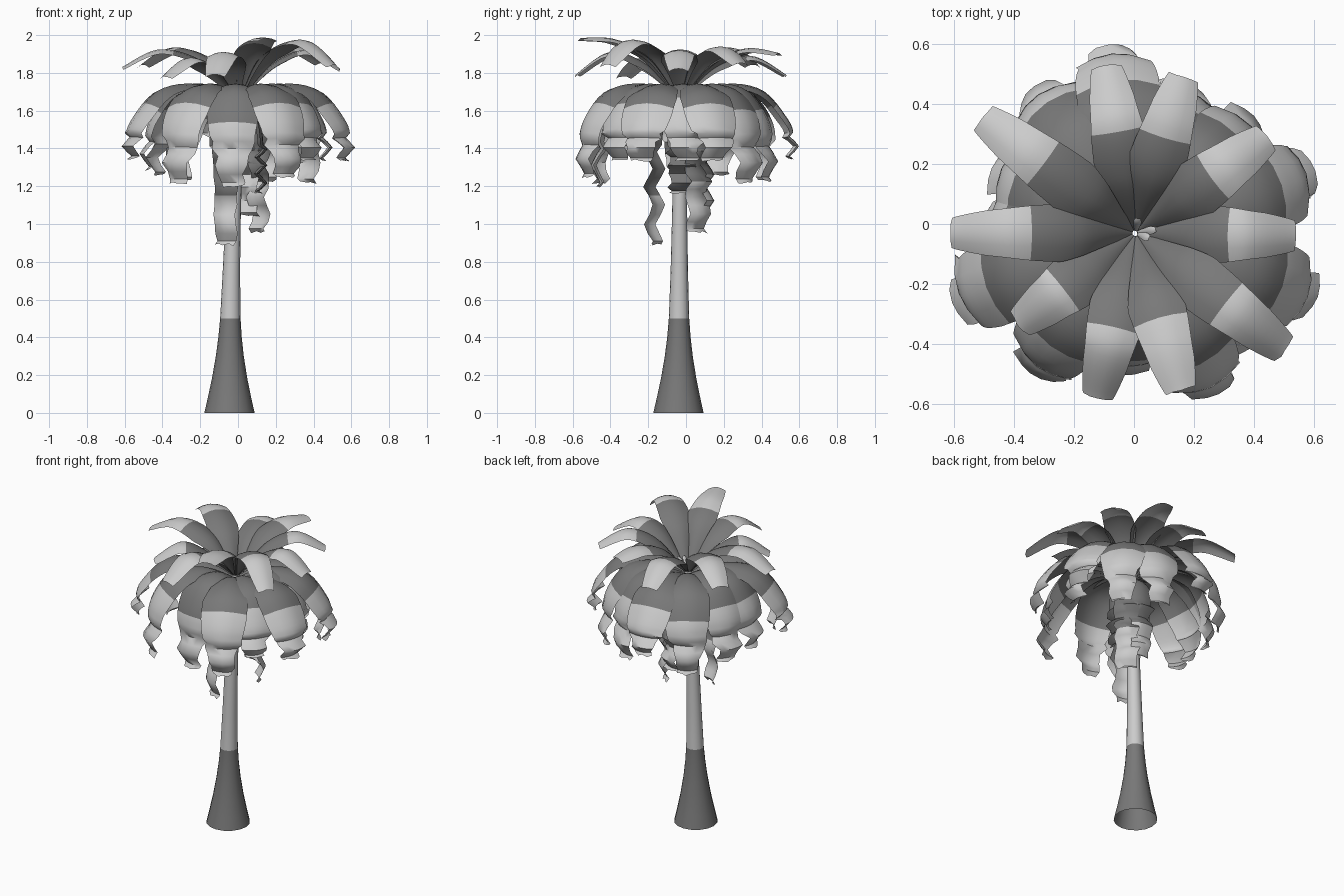
import bpy, bmesh, math, random
from mathutils import Vector

if "Cube" in bpy.data.objects:
    bpy.data.objects.remove(bpy.data.objects["Cube"])

random.seed(4)


def material(name, value):
    m = bpy.data.materials.new(name)
    m.diffuse_color = (value, value, value, 1)
    m.use_nodes = True
    m.node_tree.nodes["Principled BSDF"].inputs["Base Color"].default_value = m.diffuse_color
    return m


DARK = material("dark grey", 0.19)
LIGHT = material("light grey", 0.60)
CROWN = Vector((0.005, -0.03, 0))


def finish(bm, name, angle):
    mesh = bpy.data.meshes.new(name)
    bm.to_mesh(mesh)
    bm.free()
    obj = bpy.data.objects.new(name, mesh)
    bpy.context.collection.objects.link(obj)
    mesh.materials.append(DARK)
    mesh.materials.append(LIGHT)
    bpy.ops.object.select_all(action='DESELECT')
    obj.select_set(True)
    bpy.context.view_layer.objects.active = obj
    bpy.ops.object.shade_smooth_by_angle(angle=math.radians(angle))
    return obj


def spline(pts, t):
    """Point at t (0..1) on a smooth curve through pts."""
    n = len(pts) - 1
    i = min(int(t * n), n - 1)
    u = t * n - i
    p = [Vector(pts[max(0, min(n, k))]) for k in range(i - 1, i + 3)]
    return 0.5 * (2 * p[1] + (p[2] - p[0]) * u
                  + (2 * p[0] - 5 * p[1] + 4 * p[2] - p[3]) * u ** 2
                  + (3 * p[1] - p[0] - 3 * p[2] + p[3]) * u ** 3)


def lerp_table(table, t):
    for (a, x), (b, y) in zip(table, table[1:]):
        if t <= b:
            return x + (y - x) * (t - a) / (b - a)
    return table[-1][1]


def frond(name, azimuth, path, widths, change, zig_from=1.0, zig=0.0, rows=20):
    """Curved leaf: path is (radius, height), widths is (t, full width)."""
    a = math.radians(azimuth)
    out = Vector((math.cos(a), math.sin(a), 0))
    side = Vector((-math.sin(a), math.cos(a), 0))
    up = Vector((0, 0, 1))
    bm = bmesh.new()
    grid = []
    for k in range(rows + 1):
        t = k / rows
        p = spline(path, t)
        d = (spline(path, min(1, t + .02)) - spline(path, max(0, t - .02))).normalized()
        normal = up * d.x - out * d.y
        centre = CROWN + out * p.x + up * p.y
        w = lerp_table(widths, t) / 2
        if t > zig_from:                       # torn, crinkled end
            wave = (0, 1, 0, -1)[k % 4]
            centre += normal * zig * wave + side * zig * 0.6 * random.uniform(-1, 1)
        row = []
        for s in (-1, -0.5, 0, 0.5, 1):
            j = 1 + (random.uniform(-.14, .14) if t > zig_from else 0)
            row.append(bm.verts.new(centre + side * s * w * j - normal * s * s * w * 0.3))
        grid.append(row)
    # uneven cut at the tip
    for i, v in enumerate(grid[-1]):
        v.co -= (v.co - grid[-2][i].co) * random.uniform(0, 0.6)
    for k in range(rows):
        for i in range(4):
            f = bm.faces.new((grid[k][i], grid[k + 1][i], grid[k + 1][i + 1], grid[k][i + 1]))
            f.material_index = int((k + 0.5) / rows > change)
    return finish(bm, name, 60)


# Trunk: open flared tube, dark at the foot and light above
bm = bmesh.new()
SIDES = 16
profile = [(0, .133), (.08, .115), (.18, .094), (.3, .074), (.4, .062), (.5, .054),
           (.75, .046), (1, .041), (1.3, .036), (1.67, .024)]
rings = []
for z, r in profile:
    cx, cy = -0.045 + 0.05 * (z / 1.67) ** 2, -0.04 + 0.01 * z / 1.67
    rings.append([bm.verts.new((cx + r * math.cos(2 * math.pi * i / SIDES),
                                cy + r * math.sin(2 * math.pi * i / SIDES), z))
                  for i in range(SIDES)])
for k in range(len(rings) - 1):
    for i in range(SIDES):
        j = (i + 1) % SIDES
        f = bm.faces.new((rings[k][i], rings[k][j], rings[k + 1][j], rings[k + 1][i]))
        f.material_index = int(profile[k][0] >= 0.5)
finish(bm, "trunk", 40)

# Upper fronds: azimuth, reach, peak height, tip height, colour change
upper = [(180, .62, 1.925, 1.83, .56), (143, .645, 1.935, 1.84, .59),
         (100, .57, 1.89, 1.79, .59), (73, .55, 1.93, 1.905, .61),
         (36, .55, 1.94, 1.85, .56), (-1, .54, 1.92, 1.82, .57),
         (-38, .64, 1.975, 1.84, .60), (-74, .55, 1.98, 1.985, .54),
         (-103, .57, 1.91, 1.79, .58), (-142, .50, 1.88, 1.78, .60)]
upper_width = [(0, .012), (.15, .07), (.3, .15), (.42, .195), (.55, .185), (.8, .15), (1, .10)]
for n, (az, reach, peak, tip, change) in enumerate(upper, 1):
    path = [(.01, 1.66), (.18, 1.66 + .73 * (peak - 1.66)), (.67 * reach, peak), (reach, tip)]
    frond(f"upper_frond_{n}", az, path, upper_width, change, rows=30)

# Drooping fronds: azimuth, reach, tip height, colour change
drooping = [(-20, .63, 1.33, .48), (-42, .53, 1.33, .52), (-64, .59, 1.24, .52),
            (-95, .46, 1.19, .63), (-127, .57, 1.21, .52), (-160, .64, 1.34, .48),
            (180, .51, 1.28, .54), (155, .51, 1.25, .56), (124, .58, 1.22, .58),
            (97, .62, 1.34, .50), (72, .52, 1.22, .54), (44, .54, 1.21, .54),
            (18, .62, 1.33, .50), (4, .48, 1.33, .47)]
droop_width = [(0, .012), (.15, .10), (.3, .22), (.42, .28), (.55, .28), (.72, .24),
               (.85, .165), (1, .11)]
for n, (az, reach, tip, change) in enumerate(drooping, 1):
    path = [(.01, 1.65), (.36 * reach, 1.74), (.70 * reach, 1.71),
            (.92 * reach, 1.56), (.98 * reach, .55 * 1.56 + .45 * tip), (reach * .98, tip)]
    frond(f"drooping_frond_{n}", az, path, droop_width, change, .74, .024, 24)

# Hanging fronds close to the trunk: azimuth, radius, tip height, colour change
hanging = [(-118, .175, .88, .77), (40, .16, .95, .70), (5, .13, 1.16, .95),
           (75, .16, 1.04, .70)]
hang_width = [(0, .012), (.15, .10), (.35, .16), (.6, .15), (.8, .14), (1, .12)]
for n, (az, r, tip, change) in enumerate(hanging, 1):
    path = [(.015, 1.65), (.8 * r, 1.58), (r, 1.42), (r, .5 * 1.42 + .5 * tip), (r, tip)]
    frond(f"hanging_frond_{n}", az, path, hang_width, change, .5, .022, 24)

# Young shoots in the heart of the crown
for n, (az, length) in enumerate([(80, .05), (10, .07), (-20, .05)], 1):
    frond(f"young_shoot_{n}", az, [(.006, 1.67), (length * .6, 1.73), (length, 1.75)],
          [(0, .012), (.6, .03), (1, .012)], -1, rows=6)
